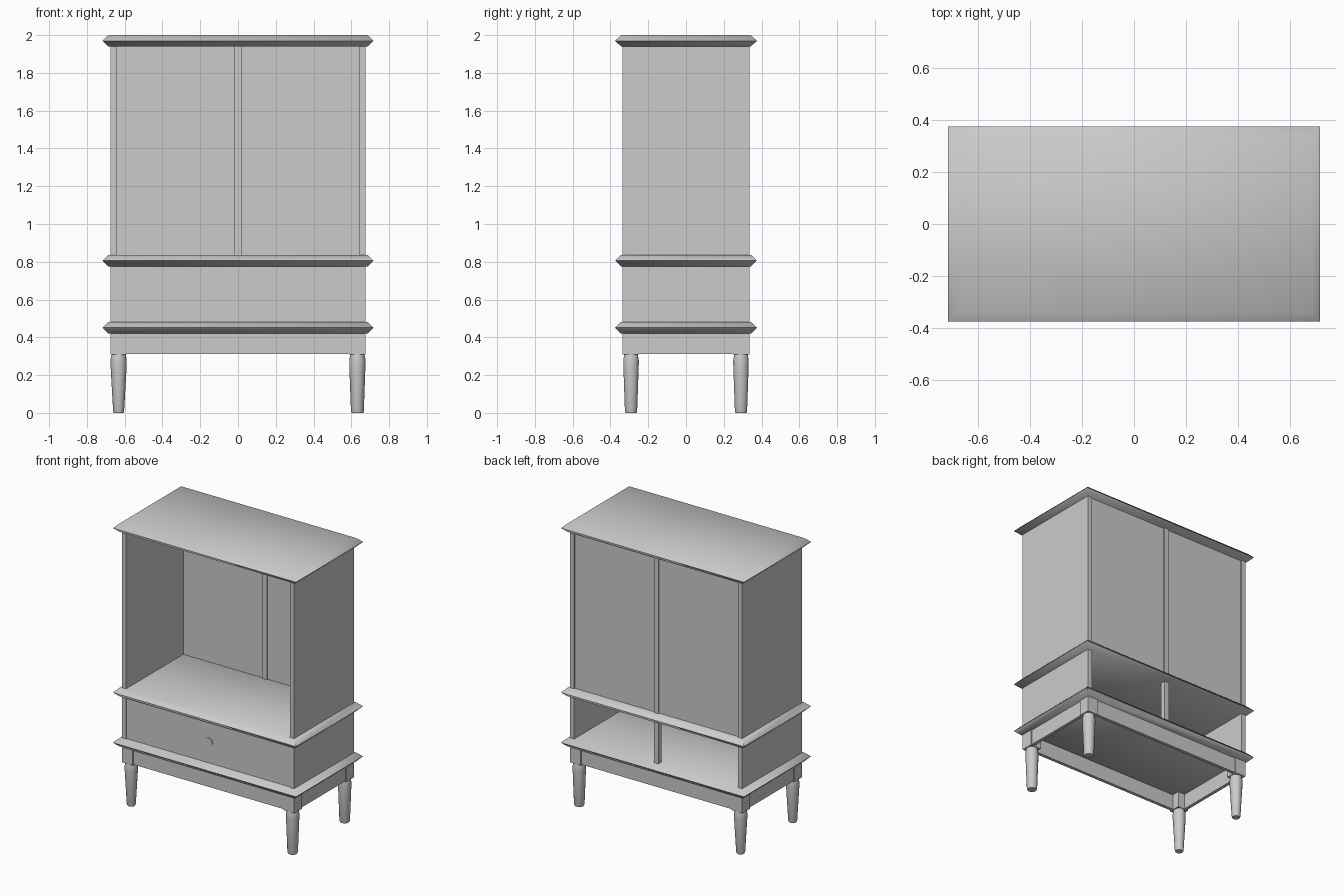
import bpy, bmesh, math

if "Cube" in bpy.data.objects:
    bpy.data.objects.remove(bpy.data.objects["Cube"])


def finish(name, bm, smooth=None):
    bmesh.ops.recalc_face_normals(bm, faces=bm.faces)
    me = bpy.data.meshes.new(name)
    bm.to_mesh(me)
    bm.free()
    ob = bpy.data.objects.new(name, me)
    bpy.context.collection.objects.link(ob)
    if smooth:
        bpy.ops.object.select_all(action='DESELECT')
        ob.select_set(True)
        bpy.context.view_layer.objects.active = ob
        bpy.ops.object.shade_smooth_by_angle(angle=math.radians(smooth))
    return ob


def loft(name, rings, smooth=None):
    """Skin a stack of vertex rings and cap both ends."""
    bm = bmesh.new()
    loops = [[bm.verts.new(p) for p in ring] for ring in rings]
    n = len(loops[0])
    for a, b in zip(loops, loops[1:]):
        for i in range(n):
            j = (i + 1) % n
            bm.faces.new((a[i], a[j], b[j], b[i]))
    bm.faces.new(loops[0])
    bm.faces.new(loops[-1])
    return finish(name, bm, smooth)


def rect(x0, x1, y0, y1, z):
    return [(x0, y0, z), (x1, y0, z), (x1, y1, z), (x0, y1, z)]


def box(name, x0, x1, y0, y1, z0, z1):
    return loft(name, [rect(x0, x1, y0, y1, z) for z in (z0, z1)])


# Three slabs with pointed moulded edges
for name, z0, z1 in (("bottom_slab", 0.42, 0.482),
                     ("middle_slab", 0.775, 0.837),
                     ("top_slab", 1.94, 2.0)):
    rings = [rect(-0.717 + d, 0.717 - d, -0.375 + d, 0.375 - d, z)
             for d, z in ((0.031, z0), (0, (z0 + z1) / 2), (0.031, z1))]
    loft(name, rings, 60)

# Side panels and rear centre posts of both compartments
for level, z0, z1 in (("lower", 0.482, 0.775), ("upper", 0.837, 1.94)):
    for side, s in (("left", -1), ("right", 1)):
        xs = sorted((s * 0.642, s * 0.675))
        box(f"{level}_{side}_side_panel", *xs, -0.335, 0.335, z0, z1)
    box(f"{level}_rear_post", -0.0175, 0.0175, 0.297, 0.335, z0, z1)

# Back panels of the open upper compartment
for side, x0, x1 in (("left", -0.642, -0.0175), ("right", 0.0175, 0.642)):
    box(f"{side}_back_panel", x0, x1, 0.305, 0.325, 0.837, 1.94)

# Drawer front with a shallow knob
box("drawer_front", -0.642, 0.642, -0.328, -0.308, 0.482, 0.775)
knob = [[(0.034 * math.sin(2 * math.pi * i / 7), y,
          0.63 + 0.034 * math.cos(2 * math.pi * i / 7)) for i in range(7)]
        for y in (-0.315, -0.333)]
loft("drawer_knob", knob)

# Base apron
for name, s in (("front", -1), ("back", 1)):
    ys = sorted((s * 0.305, s * 0.328))
    box(f"{name}_apron", -0.6, 0.6, *ys, 0.312, 0.42)
for name, s in (("left", -1), ("right", 1)):
    xs = sorted((s * 0.645, s * 0.668))
    box(f"{name}_apron", *xs, -0.26, 0.26, 0.312, 0.42)

# Corner blocks with tapered round legs
for sx, side in ((-1, "left"), (1, "right")):
    for sy, end in ((-1, "front"), (1, "back")):
        xs = sorted((sx * 0.59, sx * 0.675))
        ys = sorted((sy * 0.25, sy * 0.335))
        box(f"{end}_{side}_corner_block", *xs, *ys, 0.308, 0.42)
        foot = 0.029 if sx < 0 else 0.034
        profile = ((foot - 0.003, 0), (foot, 0.008), (0.043, 0.255),
                   (0.043, 0.28), (0.038, 0.308))
        rings = [[(sx * 0.632 + r * math.cos(math.pi * i / 5),
                   sy * 0.291 + r * math.sin(math.pi * i / 5), z)
                  for i in range(10)] for r, z in profile]
        loft(f"{end}_{side}_leg", rings, 50)
